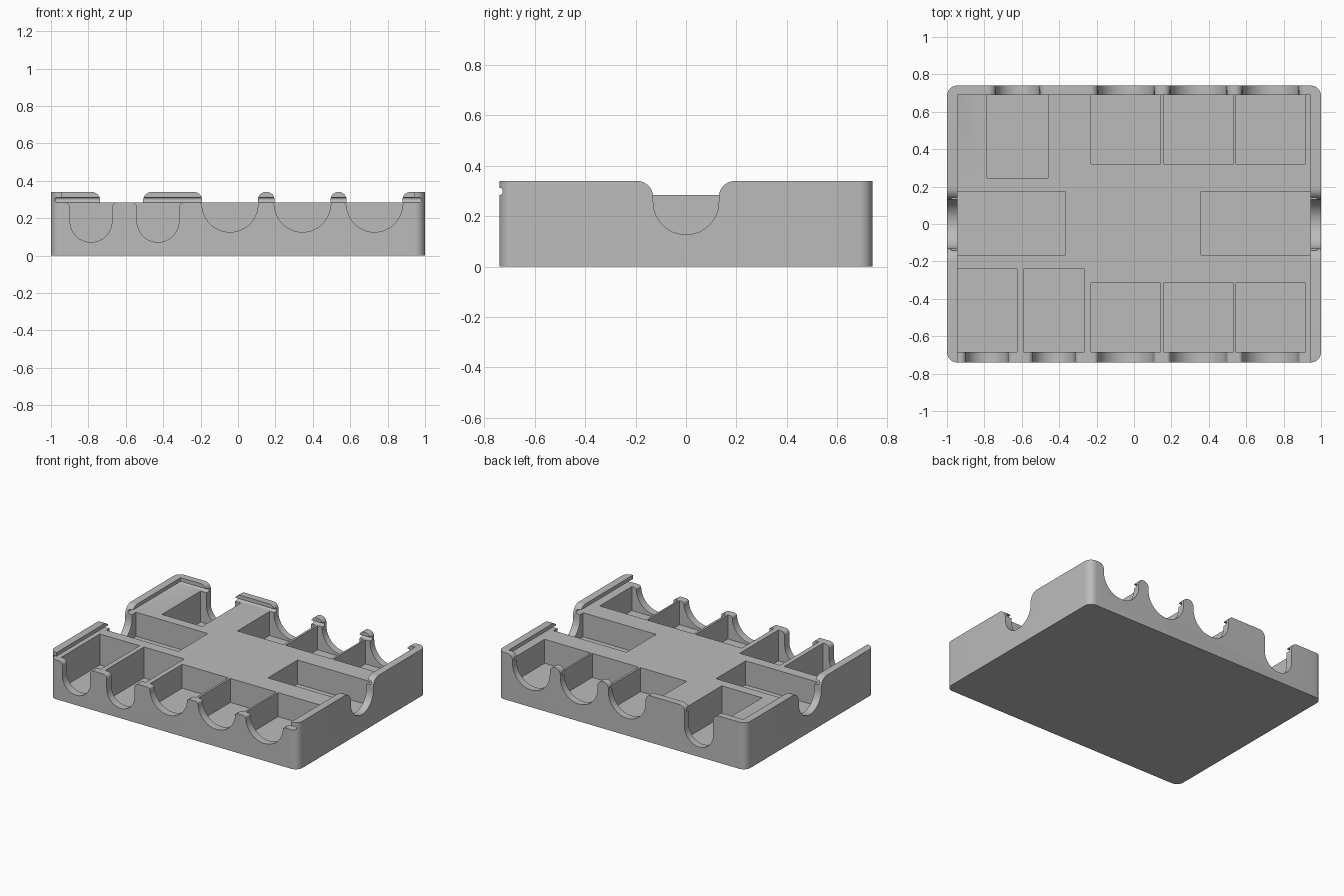
import bpy, bmesh, math
from mathutils import Matrix

if "Cube" in bpy.data.objects:
    bpy.data.objects.remove(bpy.data.objects["Cube"], do_unlink=True)

HX, HY, RIM, DECK, WALL = 1.0, 0.74, 0.34, 0.285, 0.055

grey = bpy.data.materials.new("plain_grey")
grey.use_nodes = True
grey.diffuse_color = (0.5, 0.5, 0.5, 1)
grey.node_tree.nodes["Principled BSDF"].inputs["Base Color"].default_value = (0.5, 0.5, 0.5, 1)


def make(name, bm):
    bmesh.ops.recalc_face_normals(bm, faces=bm.faces)
    mesh = bpy.data.meshes.new(name)
    bm.to_mesh(mesh)
    bm.free()
    mesh.materials.append(grey)
    ob = bpy.data.objects.new(name, mesh)
    bpy.context.collection.objects.link(ob)
    return ob


def box(name, x0, x1, y0, y1, z0, z1, bevel=0, upright=False):
    bm = bmesh.new()
    bmesh.ops.create_cube(bm, size=1)
    for v in bm.verts:
        v.co.x = x1 if v.co.x > 0 else x0
        v.co.y = y1 if v.co.y > 0 else y0
        v.co.z = z1 if v.co.z > 0 else z0
    if bevel:
        edges = [e for e in bm.edges
                 if not upright or abs(e.verts[0].co.z - e.verts[1].co.z) > 0.01]
        bmesh.ops.bevel(bm, geom=edges, offset=bevel, segments=8 if upright else 4,
                        profile=0.5, affect='EDGES')
    return make(name, bm)


def notch(name, r, bottom, top, fillet, start, depth, matrix):
    """U-shaped cutter whose upper corners flare outward."""
    half = [(r + fillet, top + 0.1)]
    for i in range(9):
        a = math.pi / 2 * (1 + i / 8)
        half.append((r + fillet + fillet * math.cos(a), top - fillet + fillet * math.sin(a)))
    for i in range(17):
        a = math.pi / 2 * i / 16
        half.append((r * math.cos(a), bottom + r - r * math.sin(a)))
    pts = half + [(-u, z) for u, z in reversed(half[:-1])]
    bm = bmesh.new()
    face = bm.faces.new([bm.verts.new((u, start, z)) for u, z in pts])
    ext = bmesh.ops.extrude_face_region(bm, geom=[face])
    for v in ext["geom"]:
        if isinstance(v, bmesh.types.BMVert):
            v.co.y += depth
    bmesh.ops.remove_doubles(bm, verts=bm.verts, dist=0.0005)
    bm.transform(matrix)
    return make(name, bm)


# Rounded outer block
tray = box("tray", -HX, HX, -HY, HY, 0, RIM, WALL, True)

# Lid channel, open at the front, with an undercut groove below the lip
IX, IY = HX - WALL, HY - WALL + 0.005
cutters = [
    box("lid_groove", -0.98, 0.98, -1, 0.72, DECK, 0.312, 0.012),
    box("lid_opening", -IX, IX, -1, IY, 0.298, 0.5),
]

# Compartments
BIG, SMALL = 0.11, 0.06
FRONT = -HY + WALL
cutters += [
    box("pocket_left_side", 0.357, IX, -0.165, 0.175, BIG, 0.4),
    box("pocket_right_side", -IX, -0.365, -0.165, 0.175, BIG, 0.4),
    box("pocket_back_small", -0.785, -0.46, 0.245, IY, SMALL, 0.4),
    box("pocket_front_small_a", -IX, -0.625, FRONT, -0.24, SMALL, 0.4),
    box("pocket_front_small_b", -0.59, -0.265, FRONT, -0.24, SMALL, 0.4),
]
for x in (-0.043, 0.345, 0.73):
    cutters.append(box("pocket_front", x - 0.186, x + 0.186, FRONT, -0.315, BIG, 0.4))
    cutters.append(box("pocket_back", x - 0.186, x + 0.186, 0.32, IY, BIG, 0.4))

# Finger notches through the walls
for x in (-0.043, 0.345, 0.73):
    at = Matrix.Translation((x, 0, 0))
    cutters.append(notch("notch_front", 0.15, 0.126, DECK, 0.02, -0.8, 0.8 + FRONT + 0.002, at))
    cutters.append(notch("notch_back", 0.15, 0.126, RIM, 0.04, IY - 0.002, 0.1, at))
for x in (-0.786, -0.428):
    cutters.append(notch("notch_front_small", 0.112, 0.072, DECK, 0.03, -0.8,
                         0.8 + FRONT + 0.002, Matrix.Translation((x, 0, 0))))
cutters.append(notch("notch_back_small", 0.115, 0.072, RIM, 0.045, IY - 0.002, 0.1,
                     Matrix.Translation((-0.622, 0, 0))))
for side in (-1, 1):
    cutters.append(notch("notch_side", 0.13, 0.127, RIM, 0.065, IX - 0.002, 0.1,
                         Matrix.Rotation(side * math.pi / 2, 4, 'Z')))

# Carve everything out of the block
bpy.ops.object.select_all(action='DESELECT')
bpy.context.view_layer.objects.active = tray
tray.select_set(True)
for c in cutters:
    c.hide_render = True
    mod = tray.modifiers.new("cut", 'BOOLEAN')
    mod.operation = 'DIFFERENCE'
    mod.solver = 'EXACT'
    mod.object = c
    bpy.ops.object.modifier_apply(modifier=mod.name)
    bpy.data.objects.remove(c, do_unlink=True)

bpy.ops.object.shade_smooth_by_angle(angle=math.radians(30))
